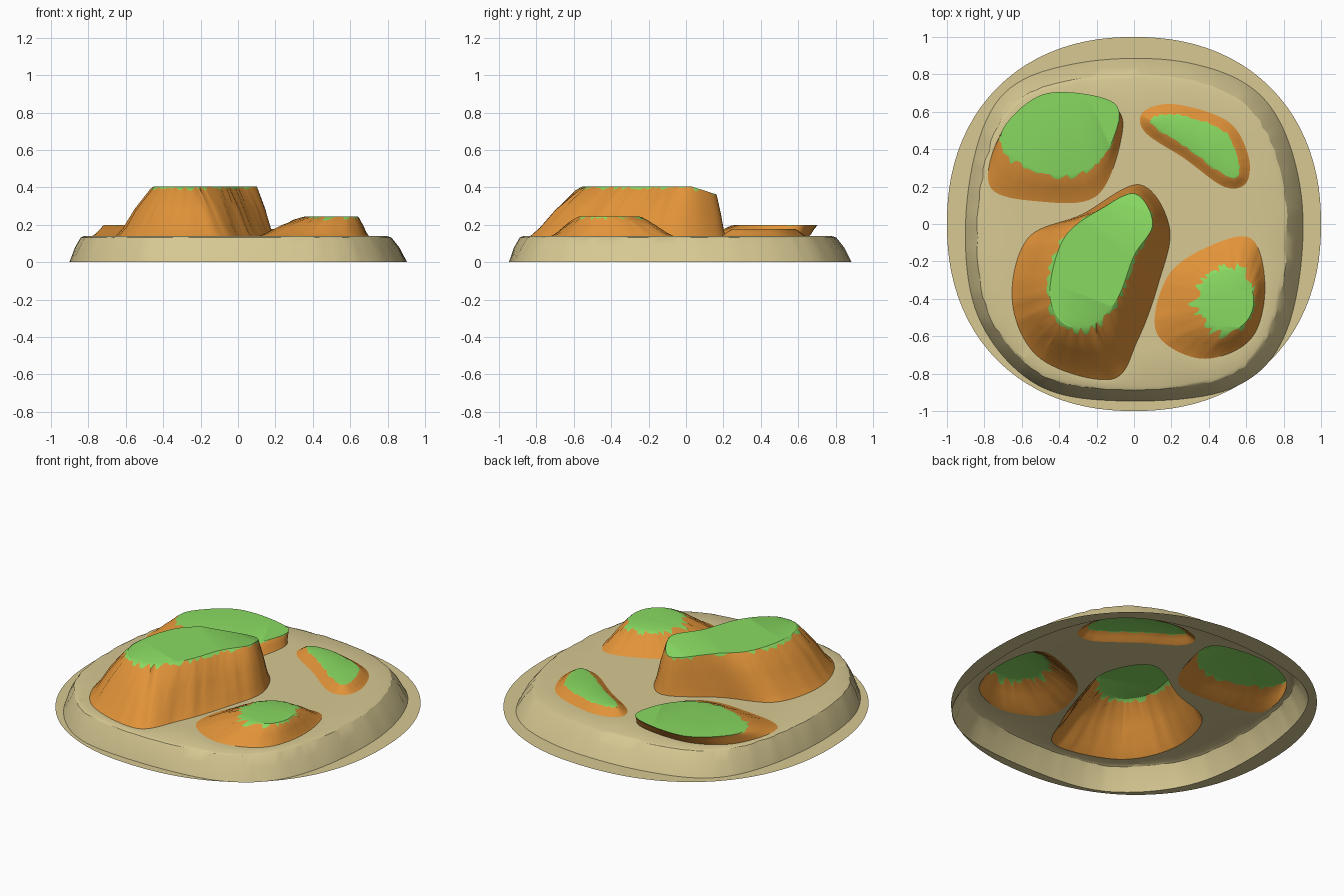
import bpy, bmesh, math, random
from mathutils import Vector

if "Cube" in bpy.data.objects:
    bpy.data.objects.remove(bpy.data.objects["Cube"])
random.seed(4)
BASE_Z = 0.14


def material(name, rgb):
    m = bpy.data.materials.new(name)
    m.diffuse_color = (*rgb, 1)
    m.use_nodes = True
    m.node_tree.nodes["Principled BSDF"].inputs["Base Color"].default_value = m.diffuse_color
    return m


SAND = material("sand", (0.68, 0.58, 0.29))
EARTH = material("earth", (0.75, 0.29, 0.04))
GRASS = material("grass", (0.25, 0.70, 0.12))


def smooth_loop(pts, steps=11):
    """Closed Catmull-Rom outline through a few points."""
    out, n = [], len(pts)
    for i in range(n):
        a, b, c, d = (Vector(pts[(i + k) % n]) for k in (-1, 0, 1, 2))
        for s in range(steps):
            t = s / steps
            out.append((2 * b + (c - a) * t + (2 * a - 5 * b + 4 * c - d) * t * t
                        + (3 * b - a - 3 * c + d) * t ** 3) / 2)
    return out


def inset(loop, width):
    """Move a counter-clockwise outline inwards; width depends on the outward normal."""
    out = []
    for i, p in enumerate(loop):
        d = (loop[(i + 1) % len(loop)] - loop[i - 1]).normalized()
        normal = Vector((d.y, -d.x))
        out.append(p - normal * width(normal))
    return out


def add_ring(bm, pts):
    return [bm.verts.new(p) for p in pts]


def bridge(bm, r0, r1, mat=0):
    for i in range(len(r0)):
        bm.faces.new((r0[i - 1], r0[i], r1[i], r1[i - 1])).material_index = mat


def fill(bm, rings, mat=0):
    """Flat fill of an outline, later rings being holes."""
    edges = [bm.edges.get((r[i - 1], r[i])) or bm.edges.new((r[i - 1], r[i]))
             for r in rings for i in range(len(r))]
    res = bmesh.ops.triangle_fill(bm, edges=edges, use_beauty=True, normal=(0, 0, 1))
    for f in res["geom"]:
        if isinstance(f, bmesh.types.BMFace):
            f.material_index = mat


def finish(bm, name, mats):
    bmesh.ops.recalc_face_normals(bm, faces=list(bm.faces))
    bm.normal_update()
    if sum(f.normal.z * f.calc_area() for f in bm.faces) < 0:
        bmesh.ops.reverse_faces(bm, faces=list(bm.faces))
    me = bpy.data.meshes.new(name)
    bm.to_mesh(me)
    bm.free()
    for m in mats:
        me.materials.append(m)
    for p in me.polygons:
        p.use_smooth = True
    me.set_sharp_from_angle(angle=math.radians(30))
    bpy.context.collection.objects.link(bpy.data.objects.new(name, me))


def height(t):
    """Slope profile: flared foot, rounded shoulder."""
    return t + 0.04 * math.sin(math.pi * t) - 0.06 * math.sin(2 * math.pi * t)


holes = []


def hill(name, lo, hi, z_top, jag, tilt=0.0):
    """Earth slope lofted from base to top outline, grass with a ragged edge."""
    n = len(lo)
    ripple = [random.uniform(-0.03, 0.03) for _ in lo]

    def ring(ts):
        pts = []
        for a, b, t, d in zip(lo, hi, ts, ripple):
            p = a.lerp(b, t + (d if 0 < t < 0.55 else 0))
            drop = tilt * max(0, p.y - 0.03)
            pts.append((p.x, p.y, BASE_Z + (z_top - BASE_Z - drop) * height(t)))
        return pts

    bm = bmesh.new()
    rings = [add_ring(bm, ring([t] * n)) for t in (0, 0.2, 0.5)]
    rings.append(add_ring(bm, ring([1 - jag * random.uniform(0.1, 1) ** 2 for _ in lo])))
    rings.append(add_ring(bm, ring([1] * n)))
    for k in range(4):
        bridge(bm, rings[k], rings[k + 1], k // 3)
    fill(bm, [rings[-1]], 1)
    finish(bm, name, (EARTH, GRASS))
    holes.append(lo)


# Large hill: tall, bean-shaped top
base = smooth_loop([(.19, -.02), (.03, .21), (-.28, .05), (-.57, -.08), (-.65, -.42),
                    (-.5, -.72), (-.12, -.83), (.02, -.62), (.13, -.32)])
top = smooth_loop([(.1, 0), (.01, .16), (-.16, .09), (-.37, -.07), (-.45, -.36),
                   (-.38, -.53), (-.23, -.54), (-.09, -.4), (0, -.17)])
hill("large_hill", base, top, 0.405, 0.15, tilt=0.32)

# Right hill: round top
base = smooth_loop([(.7, -.35), (.63, -.08), (.4, -.12), (.18, -.28), (.12, -.58),
                    (.36, -.72), (.62, -.62)])
top = [Vector((0.5 + 0.14 * math.cos(a), -0.41 + 0.16 * math.sin(a)))
       for a in (2 * math.pi * i / len(base) for i in range(len(base)))]
hill("right_hill", base, top, 0.245, 0.3)

# Back left hill: broad top, overhanging at the back
base = smooth_loop([(-.77, .2), (-.5, .12), (-.2, .15), (-.07, .45), (-.11, .62),
                    (-.46, .65), (-.7, .5)])
top = smooth_loop([(-.69, .4), (-.47, .27), (-.24, .3), (-.11, .46), (-.11, .65),
                   (-.46, .7), (-.68, .54)])
hill("back_left_hill", base, top, 0.2, 0.2)

# Back right hill: low crescent
base = smooth_loop([(.6, .22), (.61, .37), (.5, .55), (.22, .64), (.05, .6), (.06, .49),
                    (.27, .35), (.48, .2)])
hill("back_right_hill", base, inset(base, lambda n: 0.06), 0.178, 0.2)

# Plateau: flat sand top with openings under the hills, and its sloping rim
foot = smooth_loop([(.9, .1), (.72, .64), (.3, .86), (-.3, .86), (-.72, .67), (-.89, .15),
                    (-.85, -.45), (-.55, -.84), (-.1, -.945), (.52, -.88), (.82, -.56)])
crest = inset(foot, lambda n: 0.093 + 0.015 * (n.x + n.y))
wave = [random.uniform(-0.06, 0.06) for _ in foot]
bm = bmesh.new()
levels = []
for t in (0, 0.4, 0.8, 1):
    k = 1 if 0 < t < 1 else 0
    z = BASE_Z * math.sin(t * math.pi / 2) ** 1.1
    levels.append(add_ring(bm, [(*a.lerp(b, t + k * d), z) for a, b, d in zip(foot, crest, wave)]))
for a, b in zip(levels, levels[1:]):
    bridge(bm, a, b)
fill(bm, [levels[-1]] + [add_ring(bm, [(*p, BASE_Z) for p in h]) for h in holes])
finish(bm, "sand_plateau", (SAND,))

# Flat shore disc around the plateau: a slightly squared circle
bm = bmesh.new()
shore = []
for i in range(96):
    c, s = math.cos(math.pi * i / 48), math.sin(math.pi * i / 48)
    r = (abs(c) ** 2.2 + abs(s) ** 2.2) ** (-1 / 2.2)
    shore.append((r * c, r * s, 0))
fill(bm, [add_ring(bm, shore), add_ring(bm, [(*p, 0) for p in foot])])
finish(bm, "shore", (SAND,))
